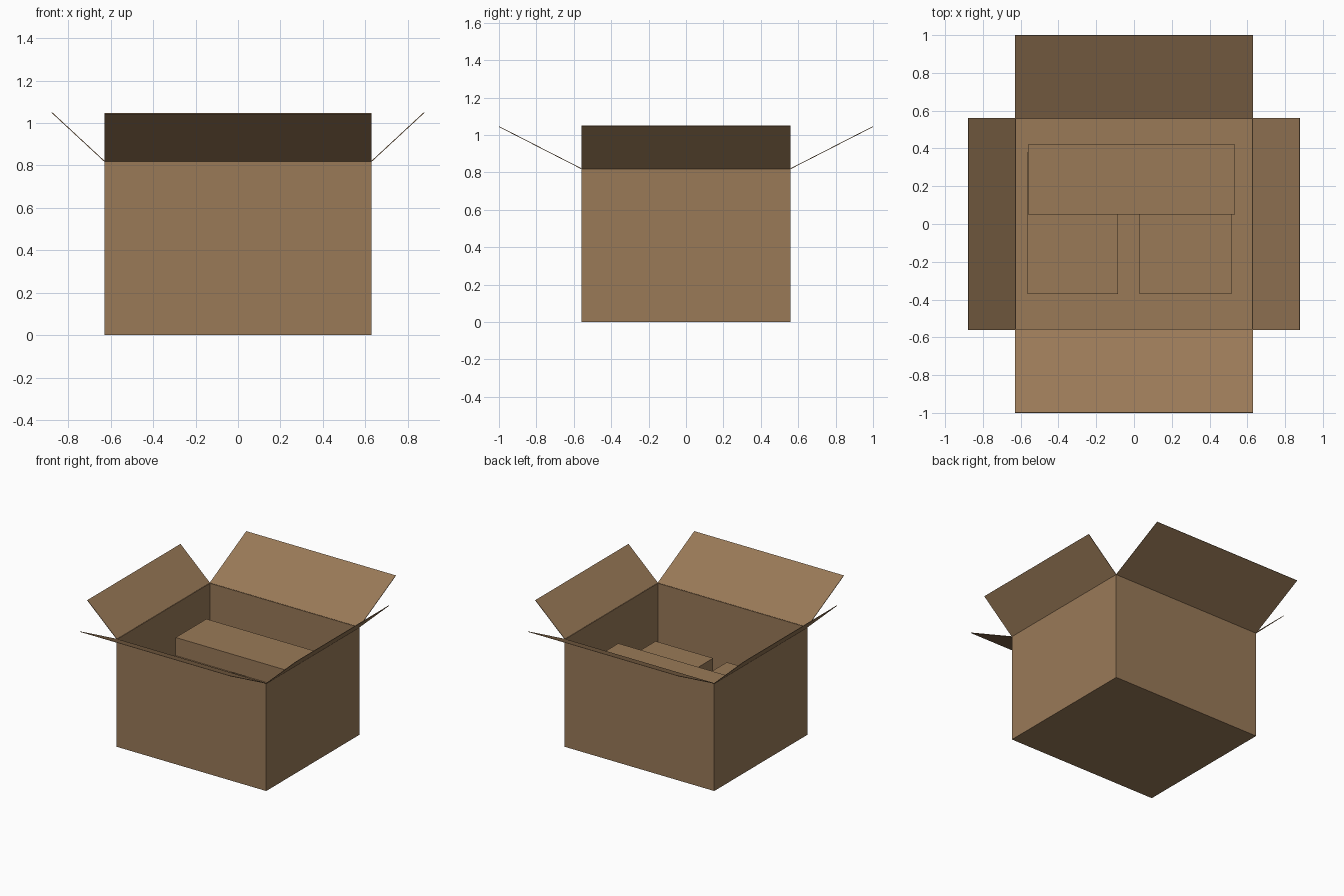
import bpy
import bmesh
from mathutils import Vector

default = bpy.data.objects.get("Cube")
if default:
    bpy.data.objects.remove(default, do_unlink=True)

HALF_X, HALF_Y, HEIGHT = 0.63, 0.56, 0.82
BOARD = 0.004

# Cardboard material
cardboard = bpy.data.materials.new("cardboard brown")
cardboard.use_nodes = True
colour = (0.32, 0.193, 0.097, 1)
cardboard.diffuse_color = colour
shader = cardboard.node_tree.nodes["Principled BSDF"]
shader.inputs["Base Color"].default_value = colour
shader.inputs["Roughness"].default_value = 0.9


def make_object(name, bm):
    mesh = bpy.data.meshes.new(name)
    bm.to_mesh(mesh)
    bm.free()
    mesh.materials.append(cardboard)
    obj = bpy.data.objects.new(name, mesh)
    bpy.context.collection.objects.link(obj)
    return obj


def block(name, low, high, open_top=False):
    low, high = Vector(low), Vector(high)
    bm = bmesh.new()
    bmesh.ops.create_cube(bm, size=1)
    bmesh.ops.scale(bm, vec=high - low, verts=bm.verts)
    bmesh.ops.translate(bm, vec=(low + high) / 2, verts=bm.verts)
    if open_top:
        bm.normal_update()
        top = [f for f in bm.faces if f.normal.z > 0.9]
        bmesh.ops.delete(bm, geom=top, context="FACES_ONLY")
    return make_object(name, bm)


def thicken(obj, offset):
    mod = obj.modifiers.new("board thickness", "SOLIDIFY")
    mod.thickness = BOARD
    mod.offset = offset
    mod.use_even_offset = True


def flap(name, hinge_a, hinge_b, reach):
    # A sheet swept from the hinge line to its raised outer edge
    a = Vector((*hinge_a, HEIGHT))
    b = Vector((*hinge_b, HEIGHT))
    bm = bmesh.new()
    bm.faces.new([bm.verts.new(p) for p in (a, b, b + Vector(reach), a + Vector(reach))])
    thicken(make_object(name, bm), 0)


# Open carton with thin walls
body = block("carton_body", (-HALF_X, -HALF_Y, 0), (HALF_X, HALF_Y, HEIGHT), open_top=True)
thicken(body, -1)

# Folded-out flaps on all four sides
for side, s in (("left", 1), ("right", -1)):
    flap(side + "_flap", (s * HALF_X, -s * HALF_Y), (s * HALF_X, s * HALF_Y), (s * 0.248, 0, 0.23))
for side, s in (("back", 1), ("front", -1)):
    flap(side + "_flap", (s * HALF_X, s * HALF_Y), (-s * HALF_X, s * HALF_Y), (0, s * 0.44, 0.225))

# Packed boxes: two on the floor and a long one lying across them
block("right_inner_box", (-0.565, -0.37, BOARD), (-0.085, 0.38, 0.48))
block("left_inner_box", (0.03, -0.37, BOARD), (0.515, 0.38, 0.48))
block("top_inner_box", (-0.56, 0.05, 0.48), (0.535, 0.42, 0.618))
